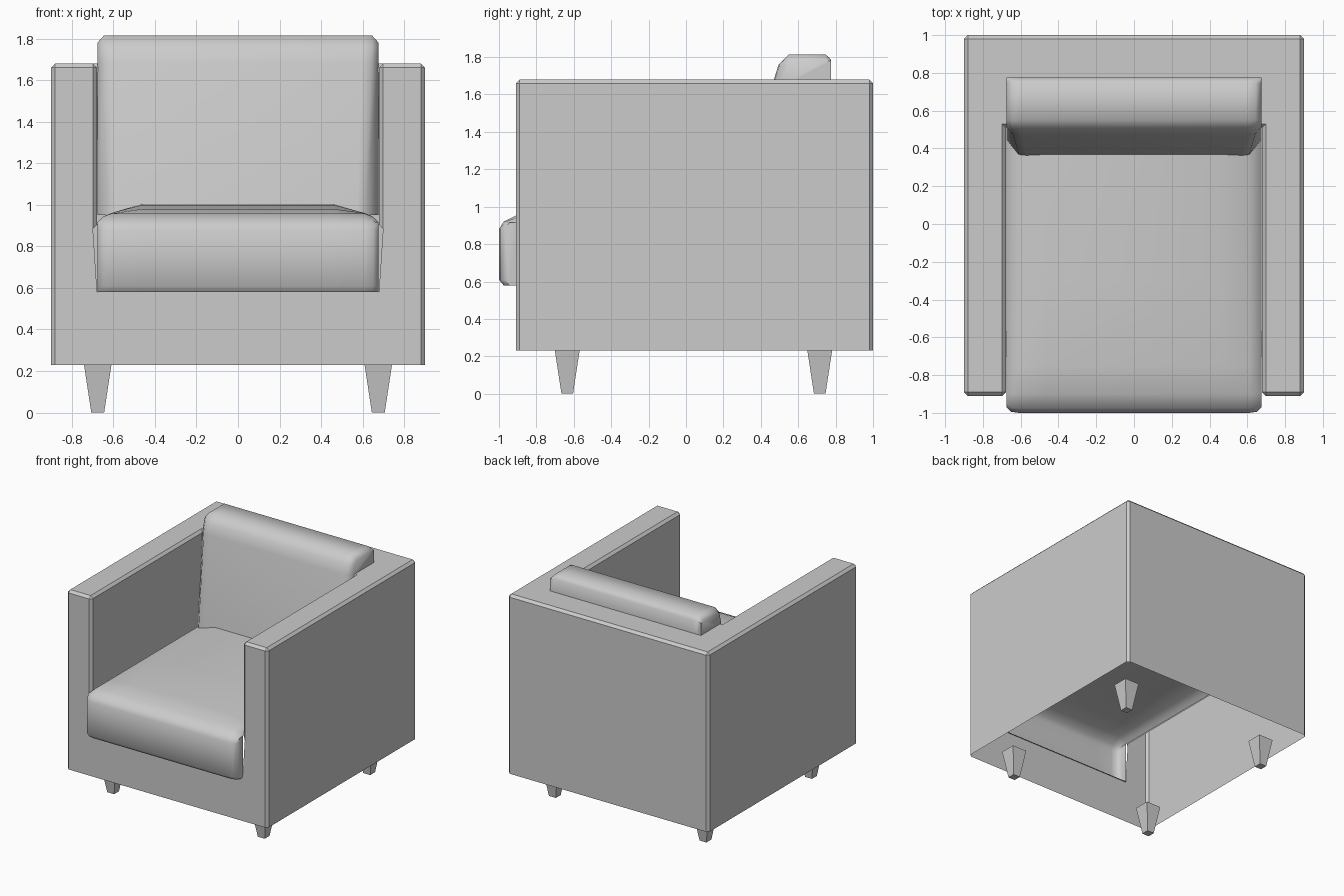
import bpy, bmesh, math

if "Cube" in bpy.data.objects:
    bpy.data.objects.remove(bpy.data.objects["Cube"])


def finish(bm, name, smooth=None):
    bmesh.ops.remove_doubles(bm, verts=bm.verts, dist=0.0005)
    bmesh.ops.recalc_face_normals(bm, faces=bm.faces)
    me = bpy.data.meshes.new(name)
    bm.to_mesh(me)
    bm.free()
    ob = bpy.data.objects.new(name, me)
    bpy.context.collection.objects.link(ob)
    if smooth:
        bpy.ops.object.select_all(action='DESELECT')
        ob.select_set(True)
        bpy.context.view_layer.objects.active = ob
        bpy.ops.object.shade_smooth_by_angle(angle=math.radians(smooth))
    return ob


def box_cells(bm, xs, ys, zs, filled):
    """Outer skin of the filled cells of a coarse grid."""
    axes = (xs, ys, zs)
    size = [len(a) - 1 for a in axes]

    def solid(c):
        return all(0 <= c[i] < size[i] for i in range(3)) and filled(*c)

    for i in range(size[0]):
        for j in range(size[1]):
            for k in range(size[2]):
                c = (i, j, k)
                if not solid(c):
                    continue
                for a in range(3):
                    b, d = (a + 1) % 3, (a + 2) % 3
                    for s in (0, 1):
                        n = list(c)
                        n[a] += 1 if s else -1
                        if solid(n):
                            continue
                        quad = []
                        for u, v in ((0, 0), (1, 0), (1, 1), (0, 1)):
                            p = list(c)
                            p[a] += s
                            p[b] += u
                            p[d] += v
                            quad.append(bm.verts.new([axes[m][p[m]] for m in range(3)]))
                        bm.faces.new(quad)
    bmesh.ops.remove_doubles(bm, verts=bm.verts, dist=0.0005)
    bmesh.ops.recalc_face_normals(bm, faces=bm.faces)


# Frame: chamfered box with a recess, hollow and open underneath
bm = bmesh.new()
box_cells(bm, (-0.9, -0.678, 0.678, 0.9), (-0.91, 0.51, 1.0), (0.23, 0.58, 0.905, 1.68),
          lambda i, j, k: not (i == 1 and j == 0 and k == 2))
edges = [e for e in bm.edges if len(e.link_faces) == 2 and e.is_convex
         and e.calc_face_angle() > 1 and max(v.co.z for v in e.verts) > 0.24]
bmesh.ops.bevel(bm, geom=edges, offset=0.02, segments=1, affect='EDGES', profile=0.5)
bm.normal_update()
hidden = []
for f in bm.faces:
    c, n = f.calc_center_median(), f.normal
    underside = n.z < -0.9
    deck = n.z > 0.9 and c.z < 1
    front_hole = abs(c.x) < 0.3 and c.y < -0.8 and 0.6 < c.z < 1
    if underside or deck or front_hole:
        hidden.append(f)
bmesh.ops.delete(bm, geom=hidden, context='FACES')
finish(bm, "armchair_frame")


def cushion(name, columns, profile, place, side_extra, side_count):
    """Loft a (y, z) profile across x columns, then close both ends."""
    bm = bmesh.new()
    rows = [[bm.verts.new(place(x, y, z)) for y, z in profile] for x in columns]
    for a, b in zip(rows, rows[1:]):
        for m in range(len(profile) - 1):
            bm.faces.new((a[m], a[m + 1], b[m + 1], b[m]))
    for row, x in ((rows[0], columns[0]), (rows[-1], columns[-1])):
        extra = [bm.verts.new((x, y, z)) for y, z in side_extra]
        bm.faces.new(row[:side_count] + extra)
    return finish(bm, name, 50)


# Seat cushion: crowned top, front lip pushing out of the frame
def seat_place(x, y, z):
    drop = {0.46: 0, 0.61: 0.045, 0.65: 0.062, 0.676: 0.09}[abs(x)]
    back = {0.65: 0.006, 0.676: 0.03}.get(abs(x), 0) if y < -0.95 else 0
    return x, y + back, min(z, 1.005 - drop)


cushion("seat_cushion", (-0.676, -0.65, -0.61, -0.46, 0.46, 0.61, 0.65, 0.676),
        [(-0.9, 0.58), (-0.975, 0.58), (-1.0, 0.61), (-1.0, 0.88), (-0.975, 0.92),
         (-0.9, 0.957), (-0.75, 0.98), (-0.3, 1.0), (0.5, 1.005)],
        seat_place, [], 6)


# Back cushion: leaning front, rounded top, sunk into the frame
def back_place(x, y, z):
    s = math.copysign(1, x)
    t = min(max((z - 0.96) / 0.8, 0), 1)
    if abs(x) > 0.66:
        return x, y + (0.09 - 0.05 * t if y < 0.53 else 0), min(z, 1.78)
    if abs(x) > 0.62:
        return s * (0.61 + 0.035 * t), y + 0.006 * (y < 0.53), z
    return s * (0.57 + 0.03 * t), y, z


cushion("back_cushion", (-0.676, -0.64, -0.6, 0.6, 0.64, 0.676),
        [(0.36, 0.95), (0.47, 1.68), (0.495, 1.76), (0.55, 1.815), (0.745, 1.815),
         (0.775, 1.785), (0.775, 1.66)],
        back_place, [(0.55, 1.66), (0.55, 0.95)], 7)

# Tapered square legs
for place, y in (("front", -0.635), ("back", 0.715)):
    for side, x in (("left", -0.675), ("right", 0.675)):
        bm = bmesh.new()
        bmesh.ops.create_cube(bm, size=1)
        for v in bm.verts:
            h = 0.066 if v.co.z > 0 else 0.031
            v.co = (x + math.copysign(h, v.co.x), y + math.copysign(h, v.co.y),
                    0.23 if v.co.z > 0 else 0.0)
        finish(bm, f"{place}_{side}_leg")
